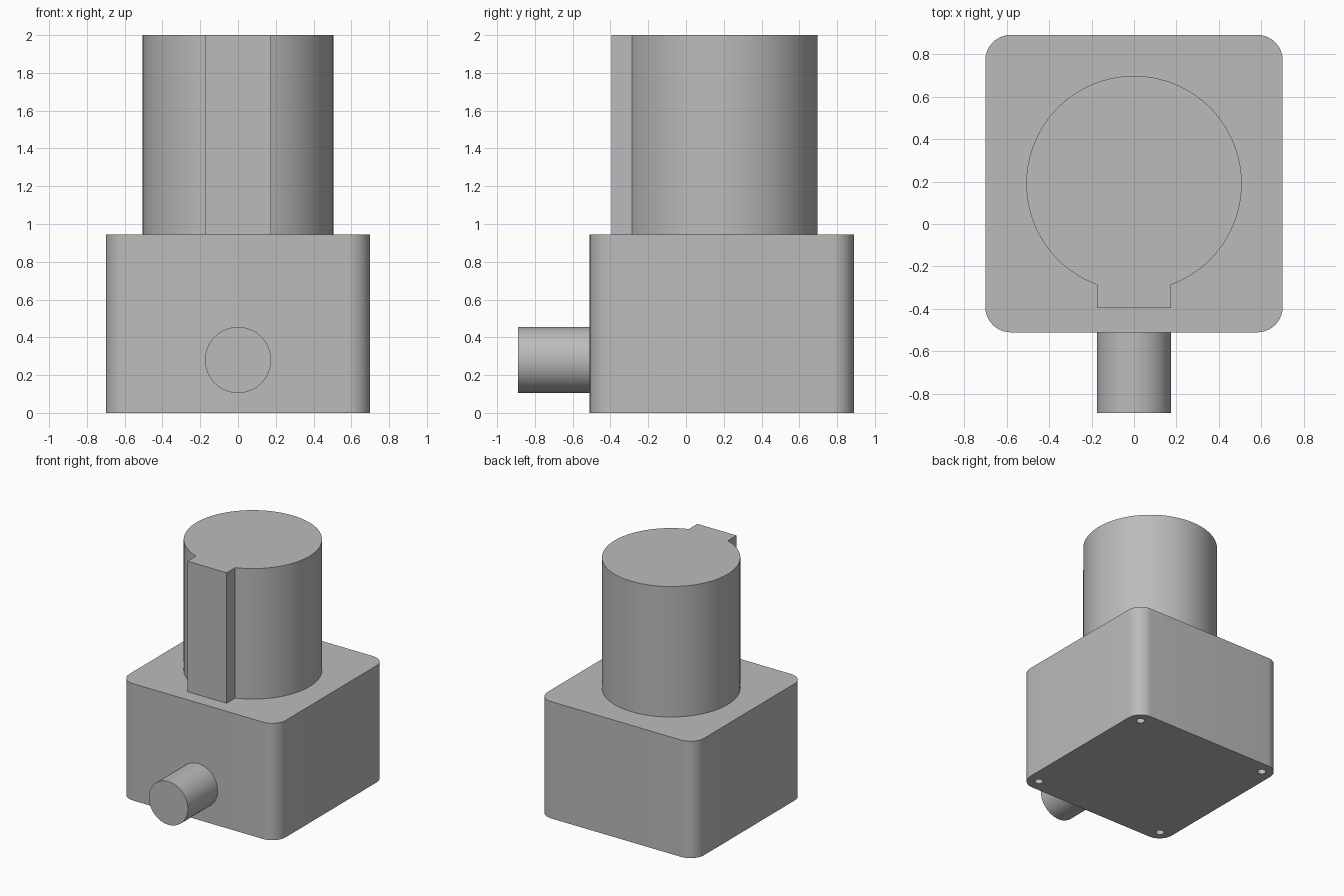
import bpy, bmesh
from math import sin, cos, pi, asin
from mathutils import Matrix, Vector

cube = bpy.data.objects.get("Cube")
if cube:
    bpy.data.objects.remove(cube, do_unlink=True)

grey = bpy.data.materials.new("plain grey")
grey.use_nodes = True
colour = (0.5, 0.5, 0.5, 1)
grey.diffuse_color = colour
grey.node_tree.nodes["Principled BSDF"].inputs["Base Color"].default_value = colour

CY = 0.19          # shared axis of body and barrel
BODY_TOP = 0.945


def arc(cx, cy, r, start, end, steps):
    angles = [start + (end - start) * i / steps for i in range(steps + 1)]
    return [(cx + r * cos(a), cy + r * sin(a)) for a in angles]


def extrude(name, outline, z0, z1, matrix=Matrix()):
    """Solid prism from a counter-clockwise outline."""
    bm = bmesh.new()
    base = bm.faces.new([bm.verts.new((x, y, z0)) for x, y in outline])
    top = bmesh.ops.extrude_face_region(bm, geom=[base], use_keep_orig=True)
    verts = [v for v in top["geom"] if isinstance(v, bmesh.types.BMVert)]
    bmesh.ops.translate(bm, verts=verts, vec=(0, 0, z1 - z0))
    bmesh.ops.recalc_face_normals(bm, faces=bm.faces)
    bm.transform(matrix)
    mesh = bpy.data.meshes.new(name)
    bm.to_mesh(mesh)
    bm.free()
    mesh.materials.append(grey)
    obj = bpy.data.objects.new(name, mesh)
    bpy.context.collection.objects.link(obj)
    return obj


def activate(obj):
    bpy.ops.object.select_all(action="DESELECT")
    obj.select_set(True)
    bpy.context.view_layer.objects.active = obj


# Body block with rounded vertical corners
R, HALF = 0.12, 0.7
c = HALF - R
outline = []
for i, (sx, sy) in enumerate([(1, 1), (-1, 1), (-1, -1), (1, -1)]):
    outline += arc(sx * c, CY + sy * c, R, i * pi / 2, (i + 1) * pi / 2, 10)
body = extrude("body_block", outline, 0, BODY_TOP)

# Four screw holes in the underside
for sx in (-1, 1):
    for sy in (-1, 1):
        ring = arc(sx * 0.6, CY + sy * 0.6, 0.032, 0, 2 * pi, 20)[:-1]
        cutter = extrude("screw_hole_cutter", ring, -0.1, 0.6)
        cutter.hide_render = True
        activate(body)
        cut = body.modifiers.new("screw_hole", "BOOLEAN")
        cut.operation = "DIFFERENCE"
        cut.solver = "EXACT"
        cut.object = cutter
        bpy.ops.object.modifier_apply(modifier=cut.name)
        bpy.data.objects.remove(cutter, do_unlink=True)

# Barrel with a square key rib along its front
BR, KEY, KEY_FRONT = 0.507, 0.175, -0.395
gap = asin(KEY / BR)
outline = arc(0, CY, BR, -pi / 2 + gap, 1.5 * pi - gap, 72)
outline += [(-KEY, KEY_FRONT), (KEY, KEY_FRONT)]
barrel = extrude("keyed_barrel", outline, BODY_TOP, 2)

# Round side shaft pointing forward
turn = Matrix.Translation(Vector((0, 0, 0.28))) @ Matrix.Rotation(pi / 2, 4, "X")
shaft = extrude("side_shaft", arc(0, 0, 0.175, 0, 2 * pi, 48)[:-1], 0.5, 0.89, turn)

for obj in (body, barrel, shaft):
    activate(obj)
    bpy.ops.object.shade_smooth_by_angle(angle=pi / 6)
